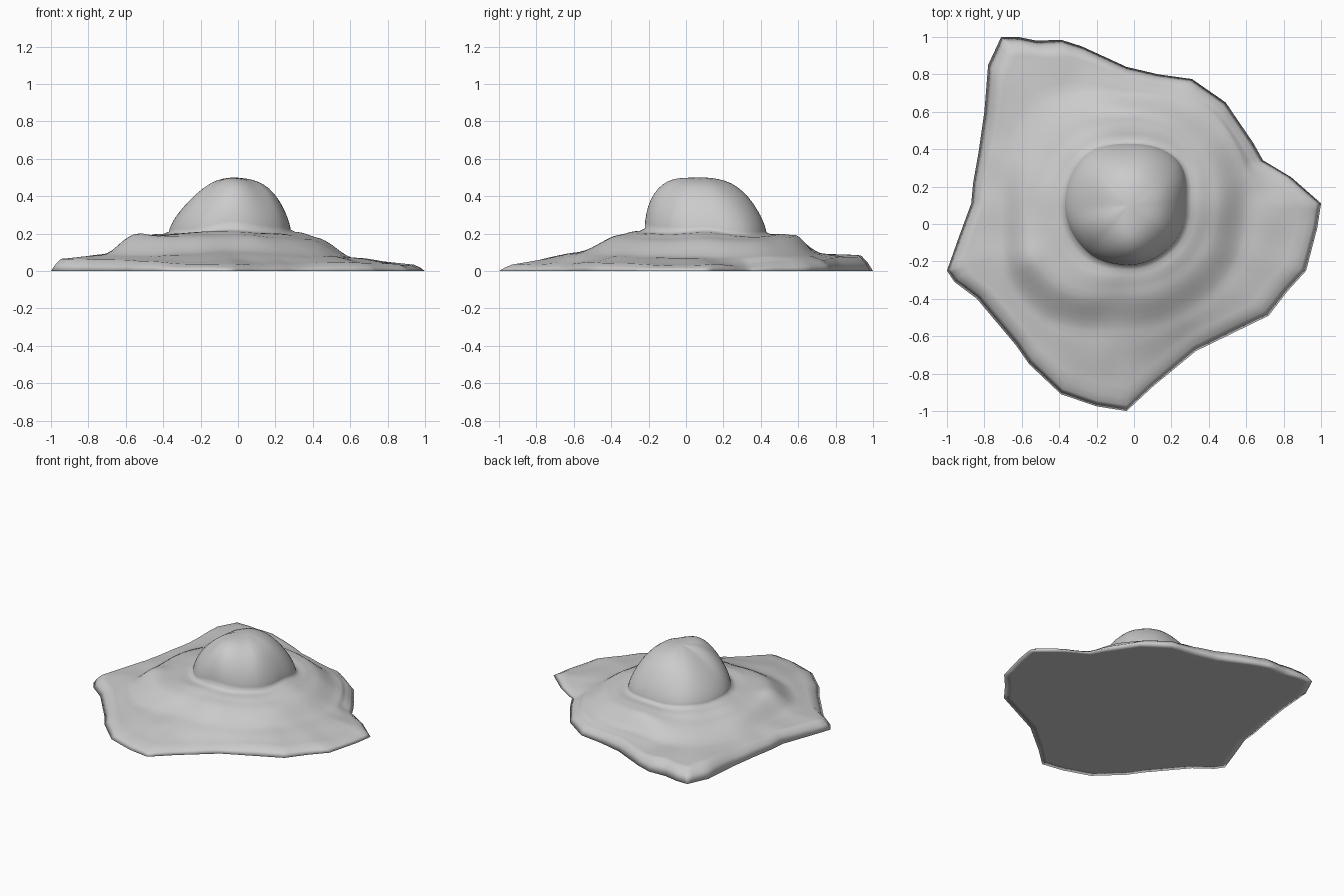
import bpy, bmesh, math
from mathutils import Vector, noise

if "Cube" in bpy.data.objects:
    bpy.data.objects.remove(bpy.data.objects["Cube"])

CX, CY, TOP = -0.02, 0.10, 0.50   # dome centre and summit height
SUB = 4                           # divisions per outline edge

# Ragged footprint seen from above (counter-clockwise)
OUTLINE = [(1.0, .11), (.84, .25), (.69, .34), (.64, .43), (.49, .65), (.31, .775),
           (.13, .80), (-.04, .84), (-.28, .95), (-.39, .985), (-.52, .98), (-.62, 1.0),
           (-.71, 1.0), (-.78, .85), (-.80, .6), (-.83, .39), (-.86, .22), (-.87, .11),
           (-.94, -.08), (-1.0, -.25), (-.96, -.31), (-.84, -.40), (-.63, -.65),
           (-.56, -.75), (-.39, -.91), (-.20, -.975), (-.04, -1.0), (.10, -.87),
           (.33, -.68), (.72, -.49), (.82, -.36), (.92, -.25), (.98, -.02)]

# Slope profile every 45 degrees from +x:
# dome foot r, z, dome power, dome roundness, shoulder r, z, toe r, z, rim height, rim width
PROFILE = [(.30, .22, 2.6, .75, .46, .170, .63, .070, .030, .06),
           (.35, .20, 2.2, .75, .48, .165, .65, .080, .050, .05),
           (.33, .21, 2.2, .75, .49, .190, .60, .090, .070, .04),
           (.36, .21, 1.8, .75, .50, .160, .75, .095, .085, .08),
           (.35, .21, 1.7, .75, .56, .170, .70, .090, .070, .05),
           (.34, .21, 2.3, .65, .58, .180, .77, .080, .060, .07),
           (.32, .23, 3.5, .50, .47, .190, .67, .100, .035, .07),
           (.31, .22, 2.8, .60, .47, .170, .65, .080, .045, .07)]


def profile_at(angle):
    a = (angle / (math.pi / 4)) % 8
    i, t = int(a) % 8, a % 1
    t = t * t * (3 - 2 * t)
    return [p + (q - p) * t for p, q in zip(PROFILE[i], PROFILE[(i + 1) % 8])]


def spoke(px, py):
    """Points from near the summit, out to the ground, then under the base."""
    dx, dy = px - CX, py - CY
    R = math.hypot(dx, dy)
    rf, zf, power, rnd, rs, zs, rt, zt, h, w = profile_at(math.atan2(dy, dx))
    line = []
    # dome, with rings crowding towards its steep foot
    for k in range(1, 15):
        t = math.sin(k / 14 * math.pi / 2)
        line.append((rf * t, zf + (TOP - zf) * max(0, 1 - t ** power) ** rnd))
    # shoulder, toe and rim joined by eased curves
    inner = R - w
    rt = min(rt, inner - .03)
    knots = [(rf, zf), (rs, zs), (rt, zt), (inner, h)]
    for (r0, z0), (r1, z1) in zip(knots, knots[1:]):
        for k in range(1, 7):
            t = k / 6
            e = .5 * t + .5 * t * t * (3 - 2 * t)
            line.append((r0 + (r1 - r0) * t, z0 + (z1 - z0) * e))
    line.append((R - .45 * w, h * .55))
    out = []
    for r, z in line:
        x, y = CX + dx / R * r, CY + dy / R * r
        z += .010 * noise.noise(Vector((x * 5, y * 5, 2.0))) * min(1, r / .15)
        # lump on the left shoulder
        z += .035 * math.exp(-((x + .59) ** 2 + (y + .19) ** 2) / .012)
        # shallow gully around the foot of the dome
        z -= .010 * math.exp(-((r - rf - .03) / .025) ** 2)
        out.append((x, y, max(z, .006)))
    s = 1 - .05 / R
    return out + [(px, py, 0), (CX + dx * s, CY + dy * s, 0)]


# Mound: spokes swept round the footprint
bm = bmesh.new()
spokes = []
for (x0, y0), (x1, y1) in zip(OUTLINE, OUTLINE[1:] + OUTLINE[:1]):
    for k in range(SUB):
        t = k / SUB
        pts = spoke(x0 + (x1 - x0) * t, y0 + (y1 - y0) * t)
        spokes.append([bm.verts.new(p) for p in pts])
summit = bm.verts.new((CX, CY, TOP))
for a, b in zip(spokes, spokes[1:] + spokes[:1]):
    bm.faces.new((summit, a[0], b[0]))
    for k in range(len(a) - 1):
        bm.faces.new((a[k], a[k + 1], b[k + 1], b[k]))
# Flat underside
bm.faces.new([s[-1] for s in reversed(spokes)])
bmesh.ops.recalc_face_normals(bm, faces=bm.faces)
for f in bm.faces:
    f.smooth = True

mesh = bpy.data.meshes.new("rocky_mound")
bm.to_mesh(mesh)
bm.free()
mound = bpy.data.objects.new("rocky_mound", mesh)
bpy.context.collection.objects.link(mound)
